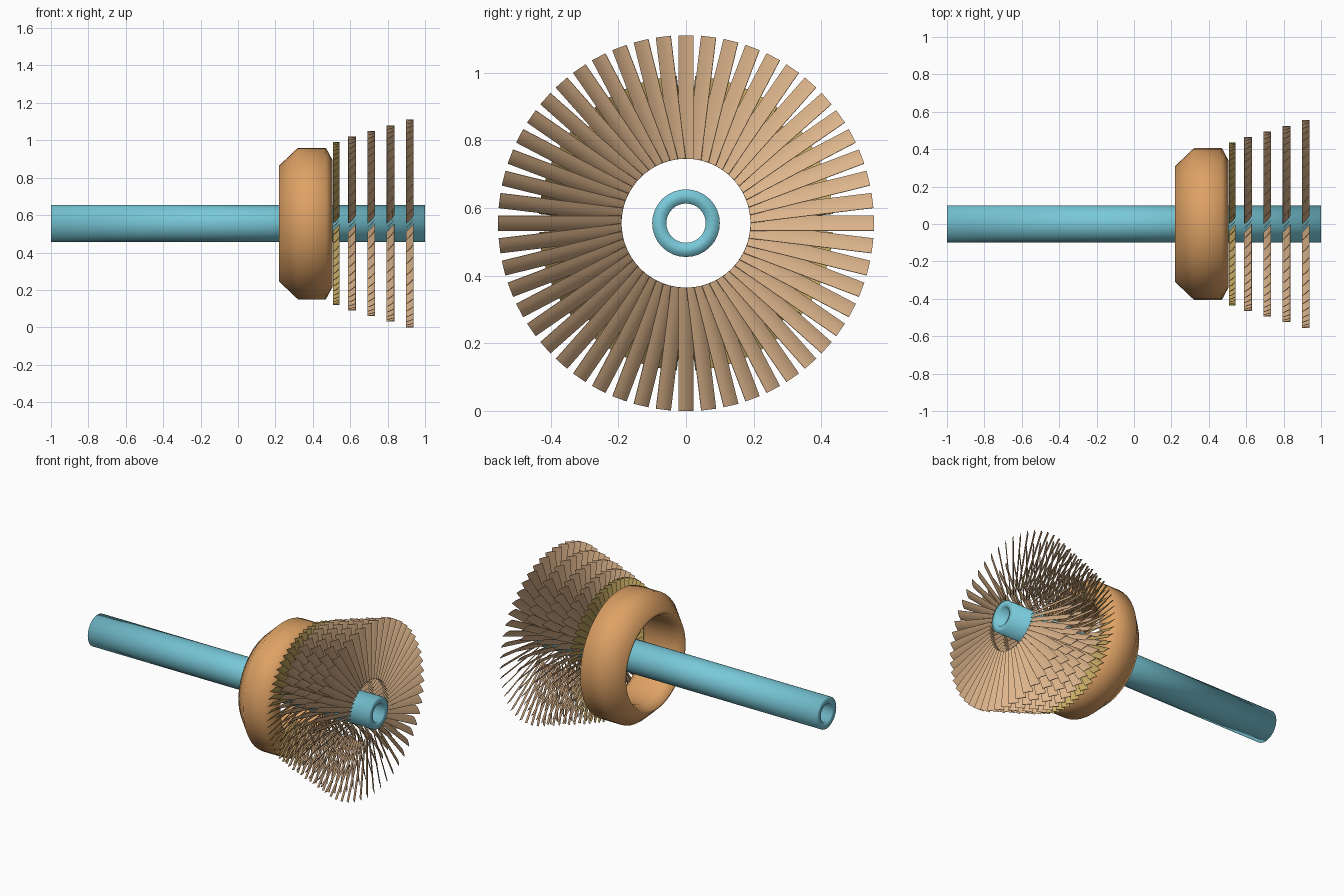
import bpy
import bmesh
from math import sin, cos, pi, tau

cube = bpy.data.objects.get("Cube")
if cube:
    bpy.data.objects.remove(cube)

AXIS_Z = 0.555


def material(name, rgb):
    mat = bpy.data.materials.new(name)
    mat.use_nodes = True
    color = (*rgb, 1.0)
    mat.diffuse_color = color
    mat.node_tree.nodes["Principled BSDF"].inputs["Base Color"].default_value = color
    return mat


def finish(name, bm, mat, smooth=True):
    bmesh.ops.recalc_face_normals(bm, faces=bm.faces[:])
    for face in bm.faces:
        face.smooth = smooth
    mesh = bpy.data.meshes.new(name)
    bm.to_mesh(mesh)
    bm.free()
    mesh.materials.append(mat)
    obj = bpy.data.objects.new(name, mesh)
    obj.location.z = AXIS_Z
    bpy.context.collection.objects.link(obj)
    return obj


def lathe(name, profile, mat, segments):
    """Revolve a closed (x, radius) profile around the x axis."""
    bm = bmesh.new()
    rings = []
    for i in range(segments):
        a = tau * i / segments
        rings.append([bm.verts.new((x, r * cos(a), r * sin(a))) for x, r in profile])
    n = len(profile)
    for i, ring in enumerate(rings):
        after = rings[(i + 1) % segments]
        for j in range(n):
            k = (j + 1) % n
            bm.faces.new((ring[j], ring[k], after[k], after[j]))
    return finish(name, bm, mat)


def blade_section(width, depth, thickness=0.004, camber=0.003, steps=4):
    """Closed (axial, tangential) outline of a thin cambered blade."""
    front, back = [], []
    for i in range(steps + 1):
        u = 2 * i / steps - 1
        bulge = camber * (1 - u * u)
        half = thickness / 2 * (1 - 0.6 * u * u)
        for side, offset in ((front, bulge + half), (back, bulge - half)):
            side.append((-u * depth / 2 + offset * 0.7, u * width / 2 + offset * 0.7))
    return front + back[::-1]


def blade_stage(name, x, outer, count, width, depth, mat, inner=0.19):
    bm = bmesh.new()
    section = blade_section(width, depth)
    n = len(section)
    for i in range(count):
        a = tau * i / count + pi / 2
        loops = [[bm.verts.new((x + ax,
                                r * cos(a) - t * sin(a),
                                r * sin(a) + t * cos(a))) for ax, t in section]
                 for r in (inner, outer)]
        for j in range(n):
            k = (j + 1) % n
            bm.faces.new((loops[0][j], loops[0][k], loops[1][k], loops[1][j]))
        for loop in loops:
            bm.faces.new(loop)
    obj = finish(name, bm, mat)
    bpy.context.view_layer.objects.active = obj
    bpy.ops.object.select_all(action='DESELECT')
    obj.select_set(True)
    bpy.ops.object.shade_smooth_by_angle(angle=0.7)
    return obj


blue = material("shaft_blue", (0.19, 0.58, 0.69))
orange = material("ring_orange", (0.73, 0.36, 0.13))
tan = material("blade_tan", (0.72, 0.46, 0.26))
gold = material("blade_gold", (0.58, 0.41, 0.13))

# Hollow shaft along the whole length
lathe("shaft", [(-1, 0.058), (-1, 0.1), (1, 0.1), (1, 0.058)], blue, 32)

# Heavy chamfered ring ahead of the blades
lathe("intake_ring", [(0.22, 0.31), (0.32, 0.405), (0.47, 0.405), (0.505, 0.34),
                      (0.505, 0.29), (0.46, 0.27), (0.28, 0.27), (0.22, 0.295)],
      orange, 48)

# First fine blade stage, then four stages that grow along the shaft
blade_stage("first_blade_stage", 0.525, 0.435, 60, 0.036, 0.034, gold)
for i, x in enumerate((0.61, 0.712, 0.815, 0.918)):
    blade_stage(f"blade_stage_{i + 2}", x, 0.465 + 0.03 * i, 52, 0.044, 0.04, tan)
